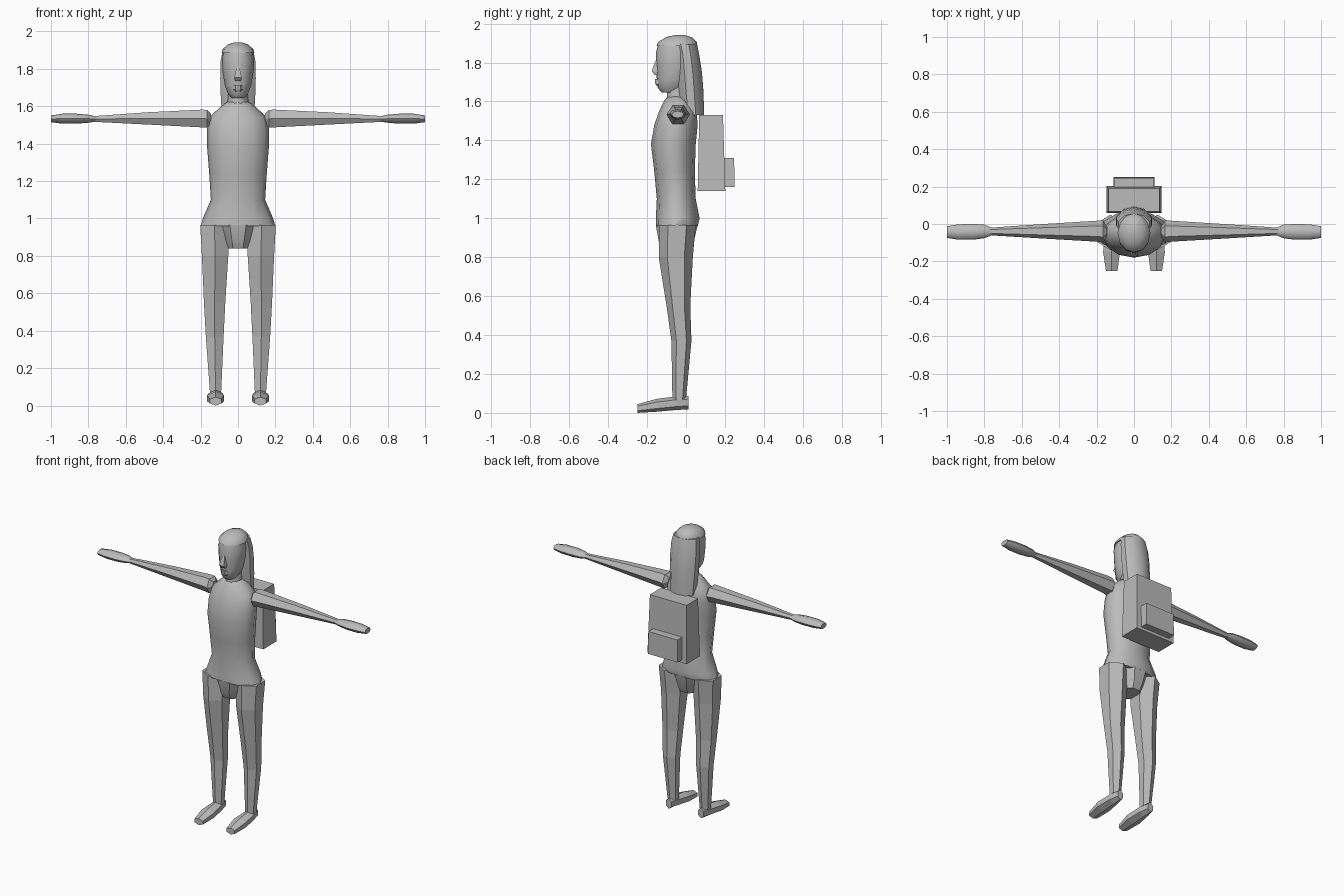
import bpy, bmesh, math

grey = bpy.data.materials.new("plain grey")
grey.diffuse_color = (0.5, 0.5, 0.5, 1)


def finish(name, bm, smooth=None):
    bmesh.ops.recalc_face_normals(bm, faces=bm.faces)
    me = bpy.data.meshes.new(name)
    bm.to_mesh(me)
    bm.free()
    me.materials.append(grey)
    ob = bpy.data.objects.new(name, me)
    bpy.context.collection.objects.link(ob)
    if smooth:
        bpy.ops.object.select_all(action='DESELECT')
        ob.select_set(True)
        bpy.context.view_layer.objects.active = ob
        bpy.ops.object.shade_smooth_by_angle(angle=math.radians(smooth))
    return ob


def loft(name, rings, n=12, axis='z', phase=0.0, smooth=None, mirror=False):
    """Skin through rings of (position, u_min, u_max, v_min, v_max)."""
    angles = [2 * math.pi * (i + phase) / n for i in range(n)]
    cu = max(abs(math.cos(a)) for a in angles)
    cv = max(abs(math.sin(a)) for a in angles)
    place = {'z': lambda p, u, v: (u, v, p),
             'x': lambda p, u, v: (p, u, v),
             'y': lambda p, u, v: (u, p, v)}[axis]
    for side in ((1, -1) if mirror else (1,)):
        bm = bmesh.new()
        loops = []
        for p, u0, u1, v0, v1 in rings:
            loop = []
            for a in angles:
                u = (u0 + u1) / 2 + (u1 - u0) / 2 * math.cos(a) / cu
                v = (v0 + v1) / 2 + (v1 - v0) / 2 * math.sin(a) / cv
                x, y, z = place(p, u, v)
                loop.append(bm.verts.new((x * side, y, z)))
            loops.append(loop)
        for a, b in zip(loops, loops[1:]):
            for i in range(n):
                j = (i + 1) % n
                bm.faces.new((a[i], a[j], b[j], b[i]))
        bm.faces.new(loops[0])
        bm.faces.new(loops[-1])
        label = name if not mirror else ("left_" if side > 0 else "right_") + name
        finish(label, bm, smooth)


def sym(rows):
    """Expand (z, half width, y_min, y_max) to full rings."""
    return [(z, -w, w, a, b) for z, w, a, b in rows]


# Torso with flared hips and rounded shoulders
loft("torso", sym([
    (0.96, 0.20, -0.155, 0.06), (1.00, 0.188, -0.155, 0.07),
    (1.10, 0.145, -0.15, 0.05), (1.24, 0.154, -0.163, 0.045),
    (1.38, 0.165, -0.18, 0.05), (1.48, 0.165, -0.163, 0.06),
    (1.545, 0.15, -0.14, 0.055), (1.60, 0.09, -0.115, 0.035),
    (1.625, 0.055, -0.095, 0.015)]), 12, smooth=45)

# Tapered panel between the legs
loft("crotch", sym([(0.84, 0.065, -0.12, 0.02), (0.88, 0.078, -0.14, 0.04),
                    (0.965, 0.105, -0.155, 0.06)]), 8, phase=0.5, smooth=40)

# Six-sided legs with a ridge at the front and back
loft("leg", [
    (0.07, 0.09, 0.15, -0.07, 0.0), (0.37, 0.077, 0.172, -0.075, 0.028),
    (0.55, 0.068, 0.182, -0.10, 0.022), (0.80, 0.052, 0.193, -0.14, 0.035),
    (0.965, 0.05, 0.202, -0.14, 0.05)], 6, phase=0.5, mirror=True)

# Wedge feet with a ridged top
bm_rows = [(0.012, 0.10, 0.14, 0.018, 0.088), (-0.05, 0.085, 0.155, 0.015, 0.085),
           (-0.15, 0.075, 0.165, 0.006, 0.072), (-0.25, 0.088, 0.15, 0.0, 0.045)]
loft("foot", bm_rows, 6, axis='y', phase=0.5, mirror=True)

# Six-sided arms, narrow at the socket, thickest at the shoulder
loft("arm", [
    (0.145, -0.065, -0.015, 1.51, 1.56), (0.165, -0.10, 0.02, 1.485, 1.58),
    (0.19, -0.095, 0.018, 1.487, 1.582), (0.48, -0.078, 0.0, 1.502, 1.568),
    (0.775, -0.06, -0.02, 1.517, 1.547)], 6, axis='x', mirror=True)

# Flattened mitten hands
loft("hand", [
    (0.76, -0.06, -0.02, 1.518, 1.546), (0.80, -0.076, -0.004, 1.512, 1.555),
    (0.86, -0.084, 0.0, 1.507, 1.56), (0.94, -0.084, -0.002, 1.507, 1.56),
    (1.0, -0.074, -0.012, 1.515, 1.551)], 8, axis='x', smooth=50, mirror=True)

# Neck and face
loft("neck", sym([(1.58, 0.06, -0.10, 0.02), (1.69, 0.05, -0.095, 0.02)]),
     10, smooth=45)
loft("head", sym([
    (1.645, 0.035, -0.125, -0.03), (1.67, 0.055, -0.145, 0.0),
    (1.71, 0.07, -0.15, 0.02), (1.78, 0.082, -0.152, 0.04),
    (1.85, 0.086, -0.155, 0.045), (1.905, 0.075, -0.14, 0.04)]),
    12, smooth=45)
loft("nose", sym([(1.735, 0.016, -0.16, -0.13), (1.755, 0.02, -0.176, -0.13),
                  (1.775, 0.014, -0.17, -0.13), (1.815, 0.008, -0.153, -0.13)]),
     4, phase=0.5)
loft("mouth", sym([(1.68, 0.02, -0.15, -0.12), (1.69, 0.028, -0.158, -0.12),
                   (1.715, 0.024, -0.159, -0.12)]), 6, smooth=40)

# Hair: domed cap above the forehead and a long fall behind
loft("hair_cap", sym([
    (1.885, 0.088, -0.152, 0.058), (1.905, 0.082, -0.143, 0.056),
    (1.93, 0.055, -0.105, 0.03), (1.942, 0.02, -0.055, -0.01)]), 12, smooth=50)
loft("hair_fall", sym([
    (1.53, 0.085, -0.03, 0.093), (1.65, 0.092, -0.048, 0.09),
    (1.75, 0.095, -0.055, 0.082), (1.84, 0.093, -0.06, 0.068),
    (1.895, 0.083, -0.07, 0.057)]), 10, phase=0.5, smooth=45)

# Backpack, slightly wider at the base, with a pocket
loft("backpack", sym([(1.14, 0.147, 0.06, 0.202), (1.53, 0.137, 0.068, 0.19)]),
     4, phase=0.5)
loft("backpack_pocket", sym([(1.16, 0.11, 0.19, 0.25), (1.31, 0.108, 0.185, 0.247)]),
     4, phase=0.5)
